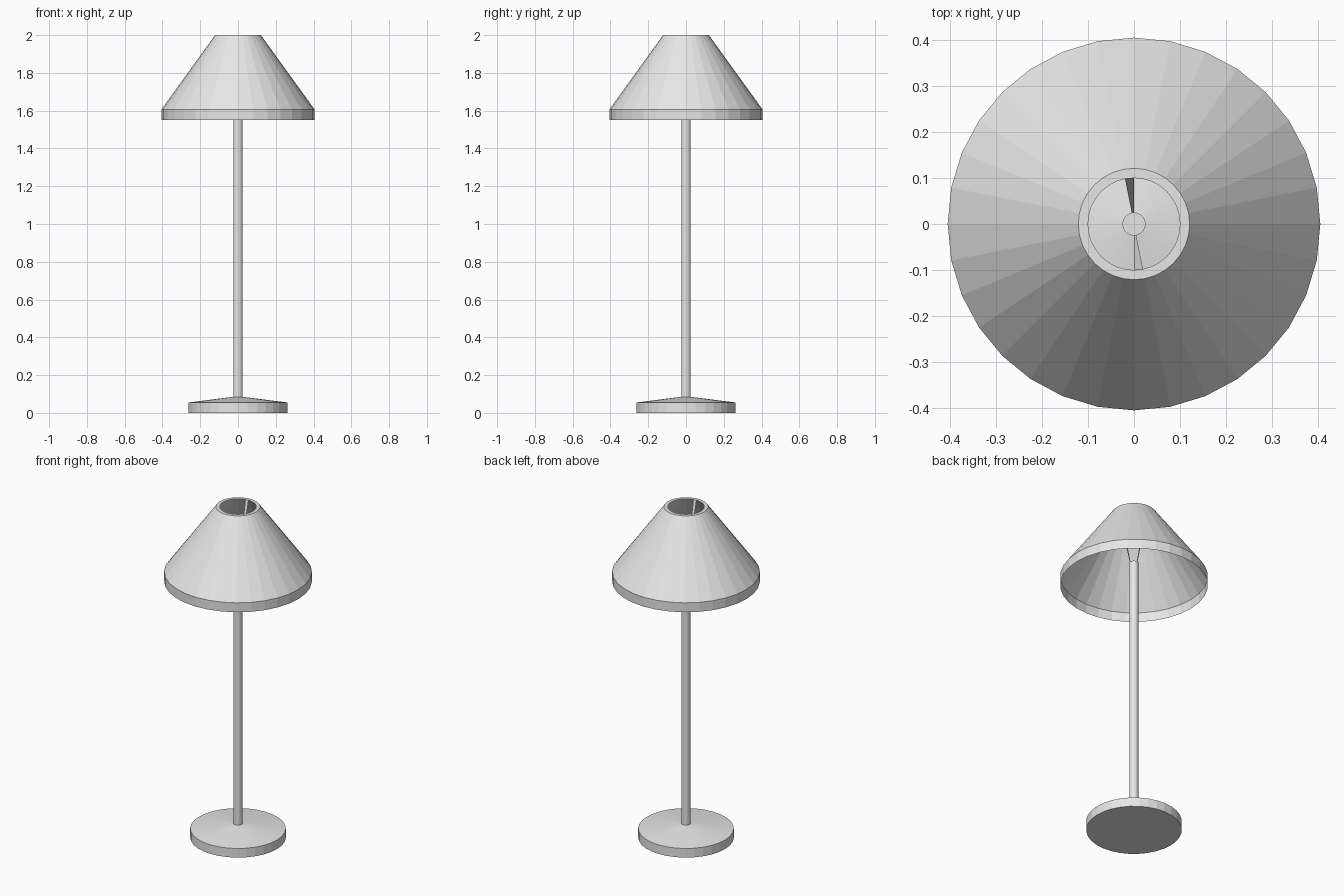
import bpy
import bmesh
from math import sin, cos, tau

SIDES = 32
POLE_R, POLE_TOP = 0.025, 1.69
RIM_R, TOP_Z = 0.10, 2.0

cube = bpy.data.objects.get("Cube")
if cube:
    bpy.data.objects.remove(cube, do_unlink=True)

grey = bpy.data.materials.new("light grey")
grey.use_nodes = True
colour = (0.8, 0.8, 0.8, 1.0)
grey.diffuse_color = colour
grey.node_tree.nodes["Principled BSDF"].inputs["Base Color"].default_value = colour


def point(radius, step, z):
    angle = tau * step / SIDES
    return (radius * cos(angle), radius * sin(angle), z)


def finish(name, bm):
    mesh = bpy.data.meshes.new(name)
    bm.to_mesh(mesh)
    bm.free()
    mesh.materials.append(grey)
    obj = bpy.data.objects.new(name, mesh)
    bpy.context.collection.objects.link(obj)
    return obj


def turned(name, profile, cap_bottom=False, cap_top=False):
    """Flat-faceted round part from (radius, height) pairs, bottom to top."""
    bm = bmesh.new()
    rings = [[bm.verts.new(point(r, i, z)) for i in range(SIDES)] for r, z in profile]
    for low, high in zip(rings, rings[1:]):
        for i in range(SIDES):
            j = (i + 1) % SIDES
            bm.faces.new((low[i], low[j], high[j], high[i]))
    if cap_bottom:
        bm.faces.new(rings[0][::-1])
    if cap_top:
        bm.faces.new(rings[-1])
    return finish(name, bm)


# Weighted foot with a shallow conical top
turned("base", [(0.262, 0), (0.262, 0.055), (POLE_R, 0.085)], cap_bottom=True)

# Slim upright
turned("pole", [(POLE_R, 0.085), (POLE_R, POLE_TOP)], cap_top=True)

# Open thin shade with a straight skirt and an inward top rim
turned("shade", [(0.405, 1.55), (0.405, 1.607), (0.121, TOP_Z), (RIM_R, TOP_Z)])

# Two thin tapered struts joining the pole to the shade rim
for name, step in (("back_strut", SIDES // 4), ("front_strut", 3 * SIDES // 4)):
    bm = bmesh.new()
    corners = [(POLE_R, step, POLE_TOP), (RIM_R, step, TOP_Z),
               (RIM_R, step + 1, TOP_Z), (POLE_R, step + 1, POLE_TOP)]
    bm.faces.new([bm.verts.new(point(*c)) for c in corners])
    finish(name, bm)
